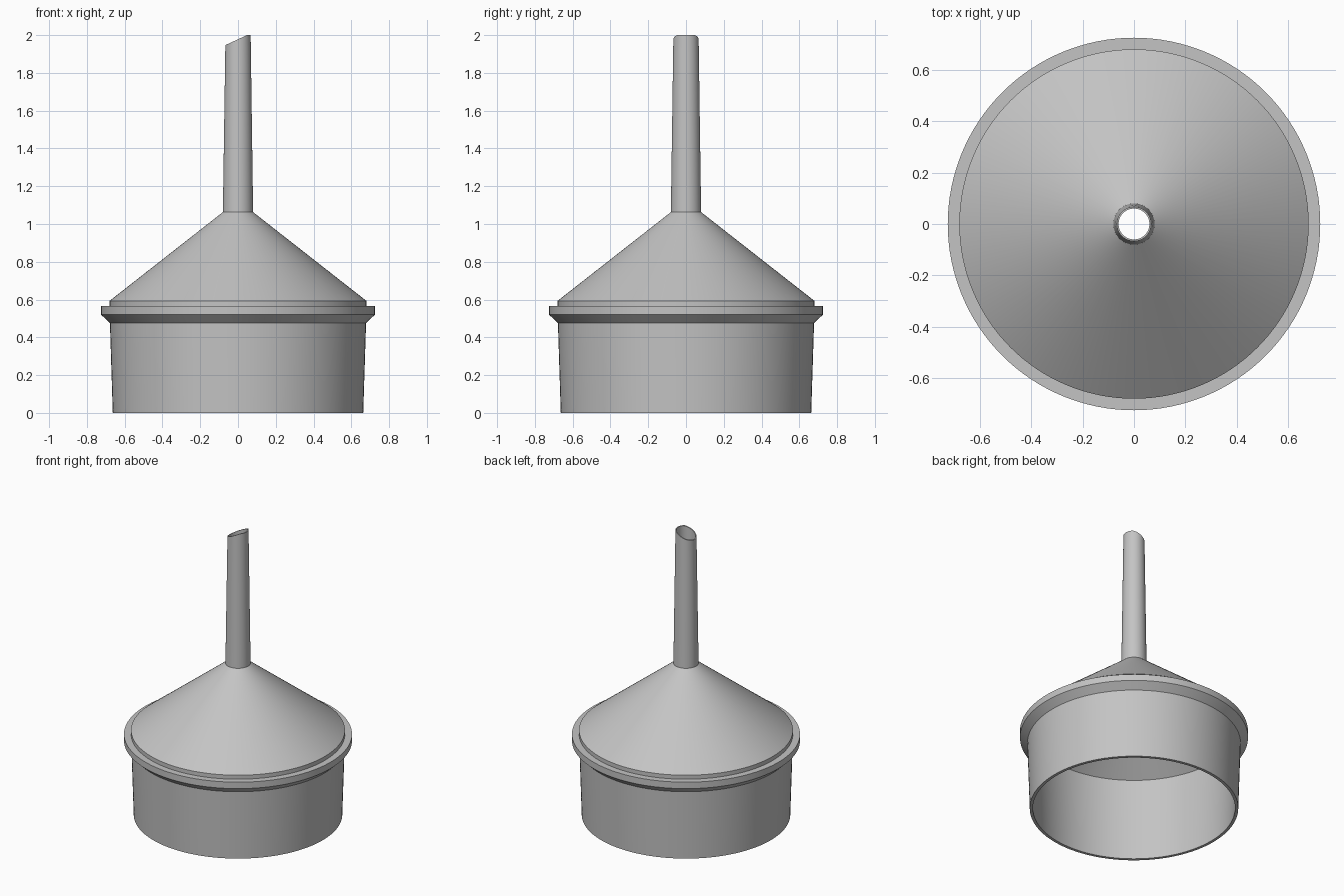
import bpy, bmesh, math

cube = bpy.data.objects.get("Cube")
if cube:
    bpy.data.objects.remove(cube, do_unlink=True)

SEGMENTS = 128

grey = bpy.data.materials.new("light_grey_plastic")
grey.use_nodes = True
colour = (0.55, 0.55, 0.55, 1)
grey.diffuse_color = colour
grey.node_tree.nodes["Principled BSDF"].inputs["Base Color"].default_value = colour

# Wall section (radius, height): outside from rim up to tip, then back down inside
outside = [(0.663, 0), (0.678, 0.476), (0.725, 0.52), (0.725, 0.565),
           (0.68, 0.565), (0.68, 0.593), (0.08, 1.063), (0.067, 2)]
inside = [(0.06, 2), (0.067, 1.05), (0.66, 0.585), (0.643, 0)]
section = outside + inside

# Revolve the closed section into a hollow funnel
bm = bmesh.new()
rings = []
for r, z in section:
    ring = []
    for i in range(SEGMENTS):
        a = 2 * math.pi * i / SEGMENTS
        x = r * math.cos(a)
        # Slanted spout tip with its highest point trimmed flat
        height = min(2, 1.978 + 0.46 * x) if z == 2 else z
        ring.append(bm.verts.new((x, r * math.sin(a), height)))
    rings.append(ring)
for k, low in enumerate(rings):
    high = rings[(k + 1) % len(rings)]
    for i in range(SEGMENTS):
        j = (i + 1) % SEGMENTS
        bm.faces.new((low[i], low[j], high[j], high[i]))
bmesh.ops.recalc_face_normals(bm, faces=bm.faces)

mesh = bpy.data.meshes.new("funnel")
bm.to_mesh(mesh)
bm.free()
mesh.materials.append(grey)
funnel = bpy.data.objects.new("funnel", mesh)
bpy.context.collection.objects.link(funnel)

# Smooth walls with crisp rims
bpy.ops.object.select_all(action="DESELECT")
funnel.select_set(True)
bpy.context.view_layer.objects.active = funnel
bpy.ops.object.shade_smooth_by_angle(angle=math.radians(25))
